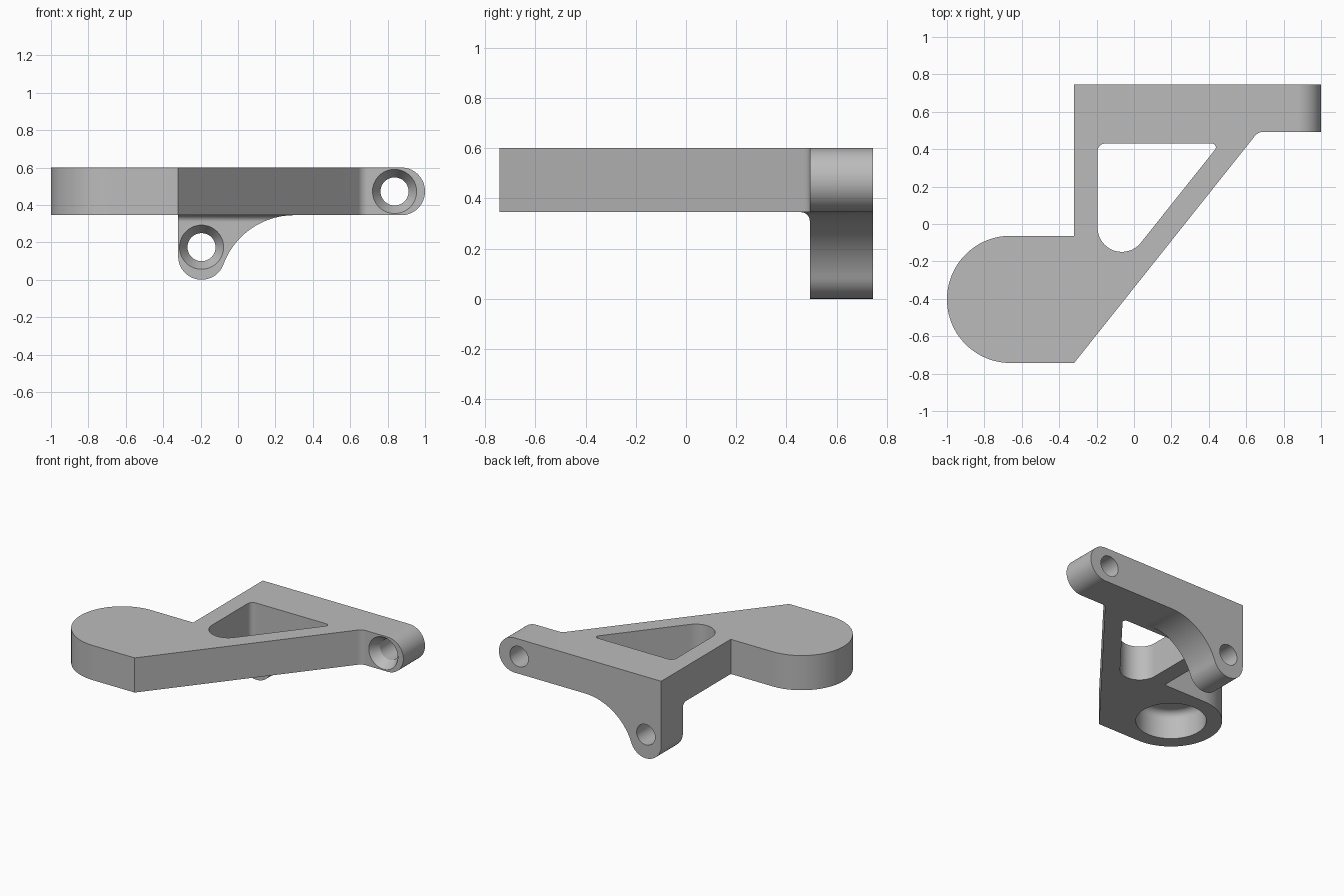
import bpy, bmesh
from math import sin, cos, tan, radians, pi
from mathutils import Vector

if "Cube" in bpy.data.objects:
    bpy.data.objects.remove(bpy.data.objects["Cube"], do_unlink=True)

grey = bpy.data.materials.new("plain grey")
grey.use_nodes = True
colour = (0.5, 0.5, 0.5, 1)
grey.diffuse_color = colour
grey.node_tree.nodes["Principled BSDF"].inputs["Base Color"].default_value = colour


def arc(cx, cy, r, start, end, steps=24):
    angles = [radians(start + (end - start) * i / steps) for i in range(steps + 1)]
    return [(cx + r * cos(a), cy + r * sin(a)) for a in angles]


def rounded(corners, steps=16):
    """Round each polygon corner (x, y, radius)."""
    out = []
    for i, (x, y, r) in enumerate(corners):
        p = Vector((x, y))
        if r == 0:
            out.append(p)
            continue
        a = (Vector(corners[i - 1][:2]) - p).normalized()
        b = (Vector(corners[(i + 1) % len(corners)][:2]) - p).normalized()
        half = a.angle(b) / 2
        centre = p + (a + b).normalized() * (r / sin(half))
        u = p + a * (r / tan(half)) - centre
        v = p + b * (r / tan(half)) - centre
        sweep = u.angle(v)
        for k in range(steps + 1):
            t = k / steps
            out.append(centre + (u * sin((1 - t) * sweep) + v * sin(t * sweep)) / sin(sweep))
    return out


def make_object(name, bm):
    bmesh.ops.remove_doubles(bm, verts=bm.verts, dist=0.0005)
    bmesh.ops.recalc_face_normals(bm, faces=bm.faces)
    mesh = bpy.data.meshes.new(name)
    bm.to_mesh(mesh)
    bm.free()
    mesh.materials.append(grey)
    obj = bpy.data.objects.new(name, mesh)
    bpy.context.collection.objects.link(obj)
    return obj


def prism(name, outline, axis, low, high):
    """Extrude a flat outline along the given axis."""
    place = {"x": lambda u, v, d: (d, u, v),
             "y": lambda u, v, d: (u, d, v),
             "z": lambda u, v, d: (u, v, d)}[axis]
    clean = [p for i, p in enumerate(outline)
             if (Vector(p) - Vector(outline[i - 1])).length > 0.0008]
    bm = bmesh.new()
    rings = [[bm.verts.new(place(p[0], p[1], d)) for p in clean] for d in (low, high)]
    for ring in rings:
        bm.faces.new(ring)
    for i in range(len(clean)):
        bm.faces.new((rings[0][i - 1], rings[0][i], rings[1][i], rings[1][i - 1]))
    return make_object(name, bm)


def turned(name, profile, centre, axis, steps=64):
    """Spin (radius, height) points around a y or z axis."""
    bm = bmesh.new()
    rings = []
    for r, h in profile:
        ring = []
        for i in range(steps):
            c, s = r * cos(2 * pi * i / steps), r * sin(2 * pi * i / steps)
            local = (c, h, s) if axis == "y" else (c, s, h)
            ring.append(bm.verts.new(Vector(centre) + Vector(local)))
        rings.append(ring)
    for a, b in zip(rings, rings[1:]):
        for i in range(steps):
            bm.faces.new((a[i - 1], a[i], b[i], b[i - 1]))
    bm.faces.new(rings[0])
    bm.faces.new(rings[-1])
    return make_object(name, bm)


def combine(target, tool, operation):
    mod = target.modifiers.new("cut", "BOOLEAN")
    mod.operation = operation
    mod.solver = "EXACT"
    mod.object = tool
    bpy.ops.object.select_all(action="DESELECT")
    bpy.context.view_layer.objects.active = target
    target.select_set(True)
    bpy.ops.object.modifier_apply(modifier=mod.name)
    bpy.data.objects.remove(tool, do_unlink=True)


TOP, UNDER = 0.60, 0.345
ARM_FRONT, BACK = 0.493, 0.745

# Plan outline: round tongue, slanted brace and rear arm
plan = rounded([(-0.32, BACK, 0), (-0.32, -0.063, 0), (-1, -0.063, 0.34),
                (-1, -0.743, 0.34), (-0.32, -0.743, 0),
                (0.664, ARM_FRONT, 0.06), (1.1, ARM_FRONT, 0), (1.1, BACK, 0)], 28)
bracket = prism("bracket", plan, "z", -0.1, 0.7)

# Front outline: round arm end and hanging lug with a curved web
lug = arc(-0.195, 0.125, 0.125, 180, 339.7) + arc(0.30, -0.058, 0.403, 159.7, 90)
arm_end = rounded([(0.5, UNDER, 0), (1, UNDER, 0.127), (1, TOP, 0.127), (0.5, TOP, 0)])
side_outline = [(-1.1, TOP), (-1.1, 0.125)] + lug + arm_end
combine(bracket, prism("front_outline", side_outline, "y", -1, 1), "INTERSECT")

# Clear the space under the plate, leaving a small fillet before the lug
fillet = arc(ARM_FRONT - 0.035, UNDER - 0.035, 0.035, 0, 90, 10)
clearance = [(-1, UNDER), (-1, -0.1), (ARM_FRONT, -0.1)] + fillet
combine(bracket, prism("under_clearance", clearance, "x", -1.2, 1.2), "DIFFERENCE")

# Triangular window
window = rounded([(-0.195, 0.43, 0.04), (-0.195, -0.391, 0.13), (0.459, 0.43, 0.02)])
combine(bracket, prism("window_cutter", window, "z", 0.2, 0.8), "DIFFERENCE")

# Countersunk screw holes through the arm end and lug
for x, z in ((0.837, 0.472), (-0.195, 0.174)):
    hole = [(0.118, ARM_FRONT - 0.02), (0.118, ARM_FRONT),
            (0.075, ARM_FRONT + 0.07), (0.075, BACK + 0.1)]
    combine(bracket, turned("screw_hole_cutter", hole, (x, 0, z), "y"), "DIFFERENCE")

# Blind round recess under the tongue
recess = [(0.235, UNDER - 0.1)] + arc(0.185, UNDER + 0.15, 0.05, 0, 90, 8)
combine(bracket, turned("recess_cutter", recess, (-0.66, -0.403, 0), "z"), "DIFFERENCE")

bpy.ops.object.select_all(action="DESELECT")
bracket.select_set(True)
bpy.context.view_layer.objects.active = bracket
bpy.ops.object.shade_smooth_by_angle(angle=radians(30))
